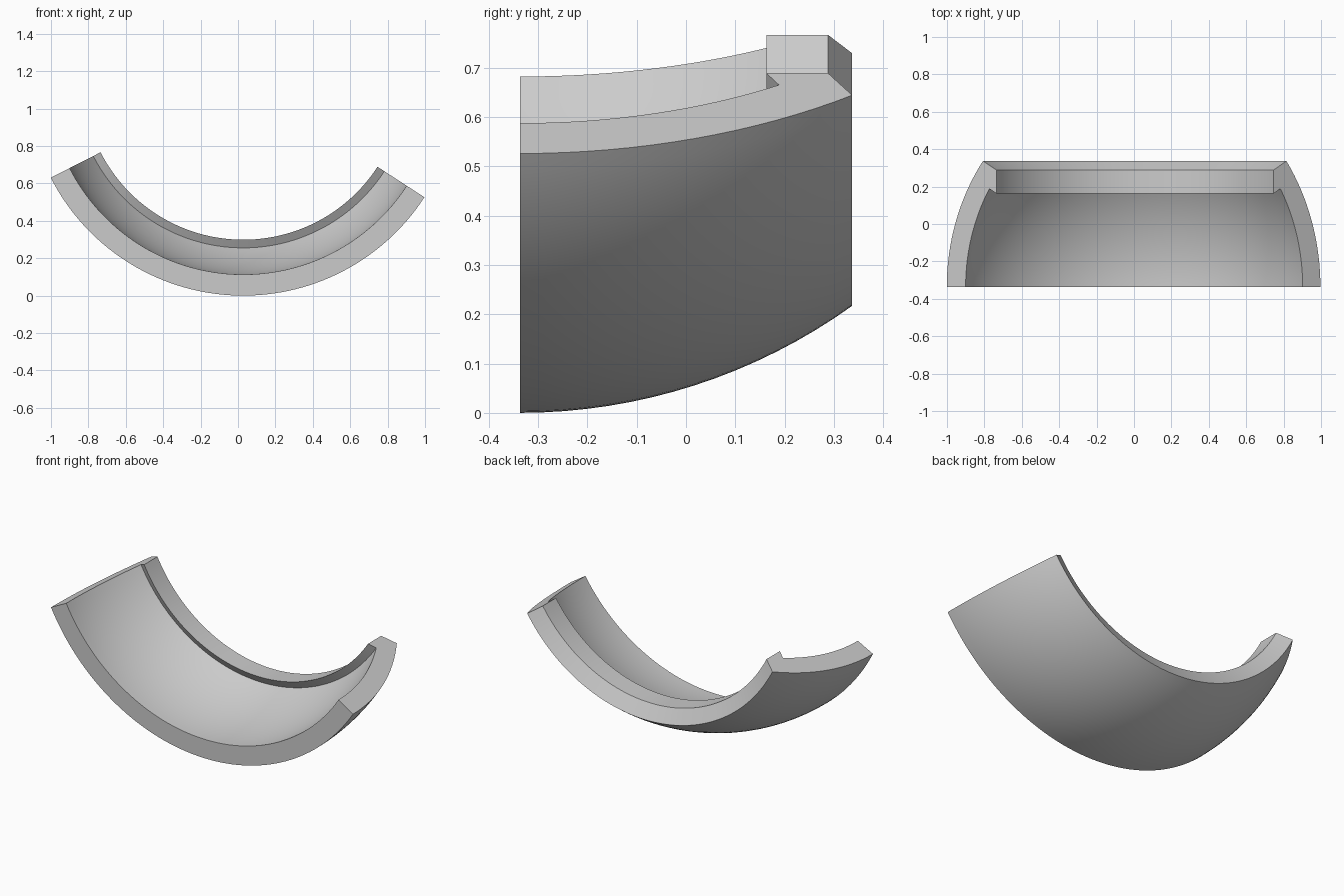
import bpy, bmesh
from math import sin, cos, asin, sqrt, radians
from mathutils import Vector, Matrix

cube = bpy.data.objects.get("Cube")
if cube:
    bpy.data.objects.remove(cube, do_unlink=True)

OUTER, INNER = 1.155, 1.042        # radii of the two concentric spheres
FRONT, BACK = -0.337, 0.337        # y of the front and back rims
LIP_R, LIP_Y = 0.856, 0.288        # bore radius of the lip, start of its chamfer
CENTRE = Vector((0.028, 0, OUTER))
START, SWEEP, STEPS = radians(-63), radians(120), 64

mat = bpy.data.materials.new("plain grey")
mat.use_nodes = True
grey = (0.6, 0.6, 0.6, 1)
mat.diffuse_color = grey
mat.node_tree.nodes["Principled BSDF"].inputs["Base Color"].default_value = grey


def arc(radius, depth, n=16):
    """Spherical wall section as (distance from axis, y), front to back."""
    end = asin(depth / radius)
    return [(radius * cos(end * i / n), FRONT + radius * sin(end * i / n))
            for i in range(n + 1)]


# Closed wall section: outer sphere, chamfer, lip, inner sphere
lip_front = INNER * 0.5 / sqrt(LIP_R ** 2 + 0.5 ** 2)
section = arc(OUTER, BACK - FRONT) + [(LIP_R, LIP_Y), (LIP_R, FRONT + 0.5)]
section += reversed(arc(INNER, lip_front))

# Sweep the section about the y axis, keeping both end faces closed
bm = bmesh.new()
turn = Matrix.Rotation(-START, 3, 'Y')
verts = [bm.verts.new(CENTRE + turn @ Vector((0, y, -r))) for r, y in section]
first = bm.faces.new(verts)
cap = first.copy()
bmesh.ops.spin(bm, geom=[cap] + list(cap.verts) + list(cap.edges), cent=CENTRE,
               axis=(0, -1, 0), angle=SWEEP, steps=STEPS)
bmesh.ops.remove_doubles(bm, verts=bm.verts, dist=1e-5)
bmesh.ops.recalc_face_normals(bm, faces=bm.faces)
mesh = bpy.data.meshes.new("curved_shell")
bm.to_mesh(mesh)
bm.free()
mesh.materials.append(mat)

shell = bpy.data.objects.new("curved_shell", mesh)
bpy.context.collection.objects.link(shell)
bpy.context.view_layer.objects.active = shell
shell.select_set(True)
bpy.ops.object.shade_smooth_by_angle(angle=radians(30))
